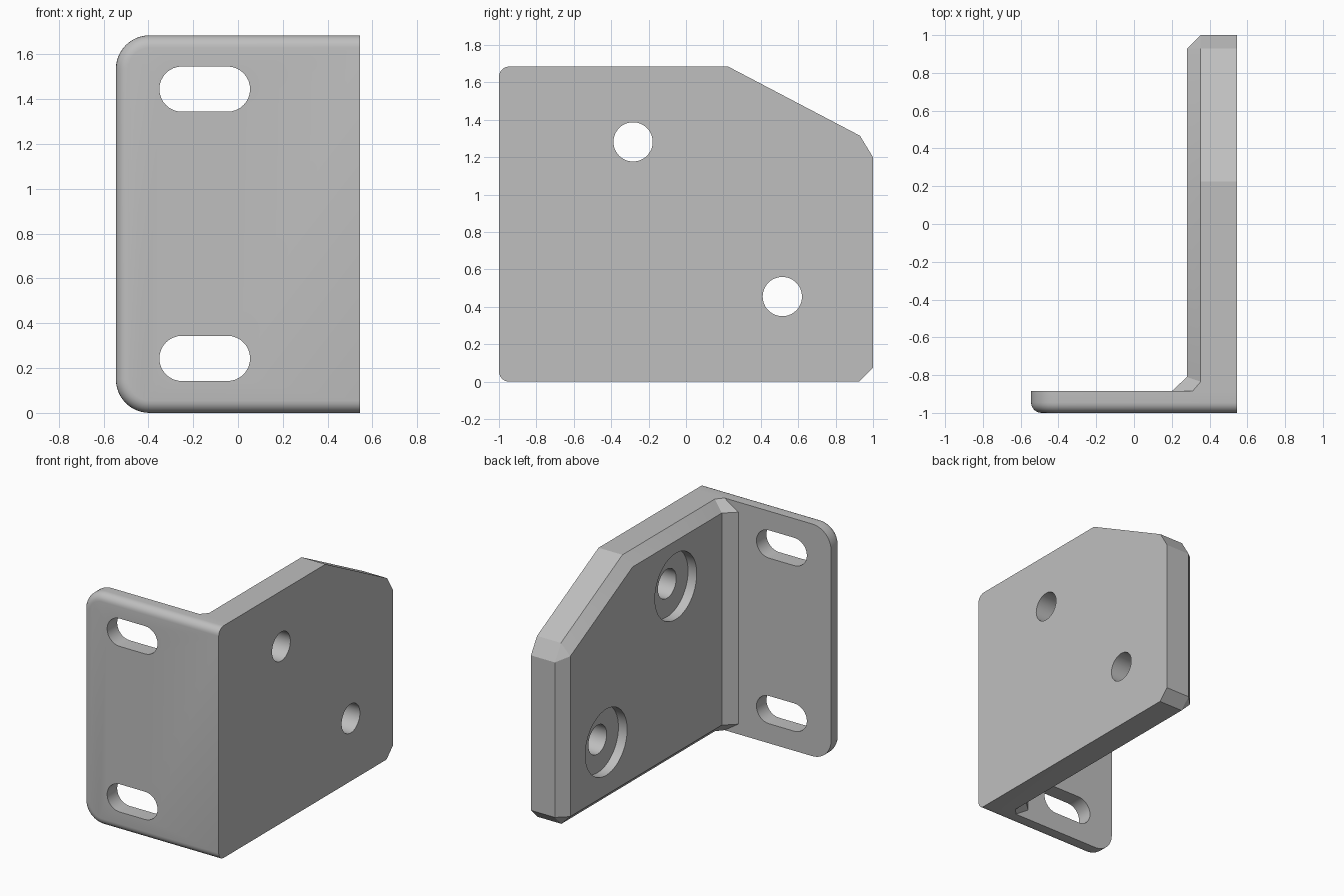
import bpy, bmesh
from math import pi, sin, cos

cube = bpy.data.objects.get("Cube")
if cube:
    bpy.data.objects.remove(cube)

X, H = 0.545, 1.685        # half width, height
BACK = -0.885              # rear face of the flange
INNER, CH = 0.28, 0.073    # inner face of the side plate, its chamfer

grey = bpy.data.materials.new("light grey")
grey.use_nodes = True
grey.diffuse_color = (0.52, 0.52, 0.52, 1)
grey.node_tree.nodes["Principled BSDF"].inputs["Base Color"].default_value = (0.52, 0.52, 0.52, 1)


def hull(name, points):
    """Convex solid around the points."""
    bm = bmesh.new()
    for p in points:
        bm.verts.new(p)
    res = bmesh.ops.convex_hull(bm, input=bm.verts)
    loose = {g for g in res["geom_interior"] + res["geom_unused"] if isinstance(g, bmesh.types.BMVert)}
    bmesh.ops.delete(bm, geom=list(loose), context='VERTS')
    bmesh.ops.dissolve_limit(bm, angle_limit=0.002, verts=bm.verts, edges=bm.edges)
    bmesh.ops.recalc_face_normals(bm, faces=bm.faces)
    mesh = bpy.data.meshes.new(name)
    bm.to_mesh(mesh)
    bm.free()
    mesh.materials.append(grey)
    ob = bpy.data.objects.new(name, mesh)
    bpy.context.collection.objects.link(ob)
    return ob


def arc(cu, cv, r, start, end, n):
    return [(cu + r * cos(start + (end - start) * i / n),
             cv + r * sin(start + (end - start) * i / n)) for i in range(n + 1)]


def combine(target, tool, operation):
    """Apply a boolean and discard the tool."""
    mod = target.modifiers.new("cut", 'BOOLEAN')
    mod.operation, mod.object, mod.solver = operation, tool, 'EXACT'
    bpy.context.view_layer.objects.active = target
    bpy.ops.object.modifier_apply(modifier=mod.name)
    bpy.data.objects.remove(tool)


# Flange: rounded left corners, front rim rounded on three sides
def flange_ring(y, inset):
    r = 0.15 - inset
    pts = [(X, inset), (X, H - inset)]
    pts += arc(-X + 0.15, H - 0.15, r, pi / 2, pi, 12)
    pts += arc(-X + 0.15, 0.15, r, pi, 1.5 * pi, 12)
    return [(x, y, z) for x, z in pts]


ROUND = 0.055
flange_points = flange_ring(BACK, 0)
for k in range(7):
    a = k / 6 * pi / 2
    flange_points += flange_ring(-1 + ROUND * (1 - sin(a)), ROUND * (1 - cos(a)))
bracket = hull("mounting_bracket", flange_points)

# Side plate: clipped outline, chamfered towards the inner face
outer = [(-0.92, 0), (-0.92, H), (0.225, H), (0.93, 1.315), (1, 1.2), (1, 0.075), (0.925, 0)]
inner = [(-0.92, CH), (-0.92, H - CH), (0.212, H - CH), (1 - CH, 1.236), (1 - CH, CH)]
plate = hull("side_plate", [(x, y, z) for x in (X, INNER + CH) for y, z in outer]
             + [(INNER, y, z) for y, z in inner])
combine(bracket, plate, 'UNION')

# Sloped gusset in the corner, chamfered at both ends
gusset_points = []
for z_end, z_in in ((0, CH), (H, H - CH)):
    gusset_points += [(0.31, BACK, z_end), (INNER + CH, -0.835, z_end)]
    gusset_points += [(0.2, BACK, z_in), (INNER, -0.81, z_in)]
    gusset_points += [(0.2, BACK - 0.02, z_in), (0.31, BACK - 0.02, z_end)]
    gusset_points += [(INNER + CH, BACK - 0.02, z_end)]
combine(bracket, hull("corner_gusset", gusset_points), 'UNION')

# Slots through the flange
for z in (0.243, H - 0.24):
    ends = arc(-0.25, z, 0.101, pi / 2, 1.5 * pi, 16) + arc(-0.047, z, 0.101, -pi / 2, pi / 2, 16)
    combine(bracket, hull("slot", [(x, y, v) for y in (-1.1, -0.8) for x, v in ends]), 'DIFFERENCE')

# Counterbored round holes through the side plate
for y, z in ((-0.283, 1.282), (0.515, 0.455)):
    for r, depth_to in ((0.105, 0.7), (0.24, INNER + 0.07)):
        ring = arc(y, z, r, 0, 2 * pi * 47 / 48, 47)
        combine(bracket, hull("hole", [(x, u, v) for x in (0.1, depth_to) for u, v in ring]), 'DIFFERENCE')

# Clean up flat areas, then smooth only the rounded ones
bm = bmesh.new()
bm.from_mesh(bracket.data)
bmesh.ops.remove_doubles(bm, verts=bm.verts, dist=0.0002)
bmesh.ops.dissolve_limit(bm, angle_limit=0.002, verts=bm.verts, edges=bm.edges)
bm.to_mesh(bracket.data)
bm.free()
bpy.ops.object.select_all(action='DESELECT')
bracket.select_set(True)
bpy.context.view_layer.objects.active = bracket
bpy.ops.object.shade_smooth_by_angle(angle=pi / 7)
